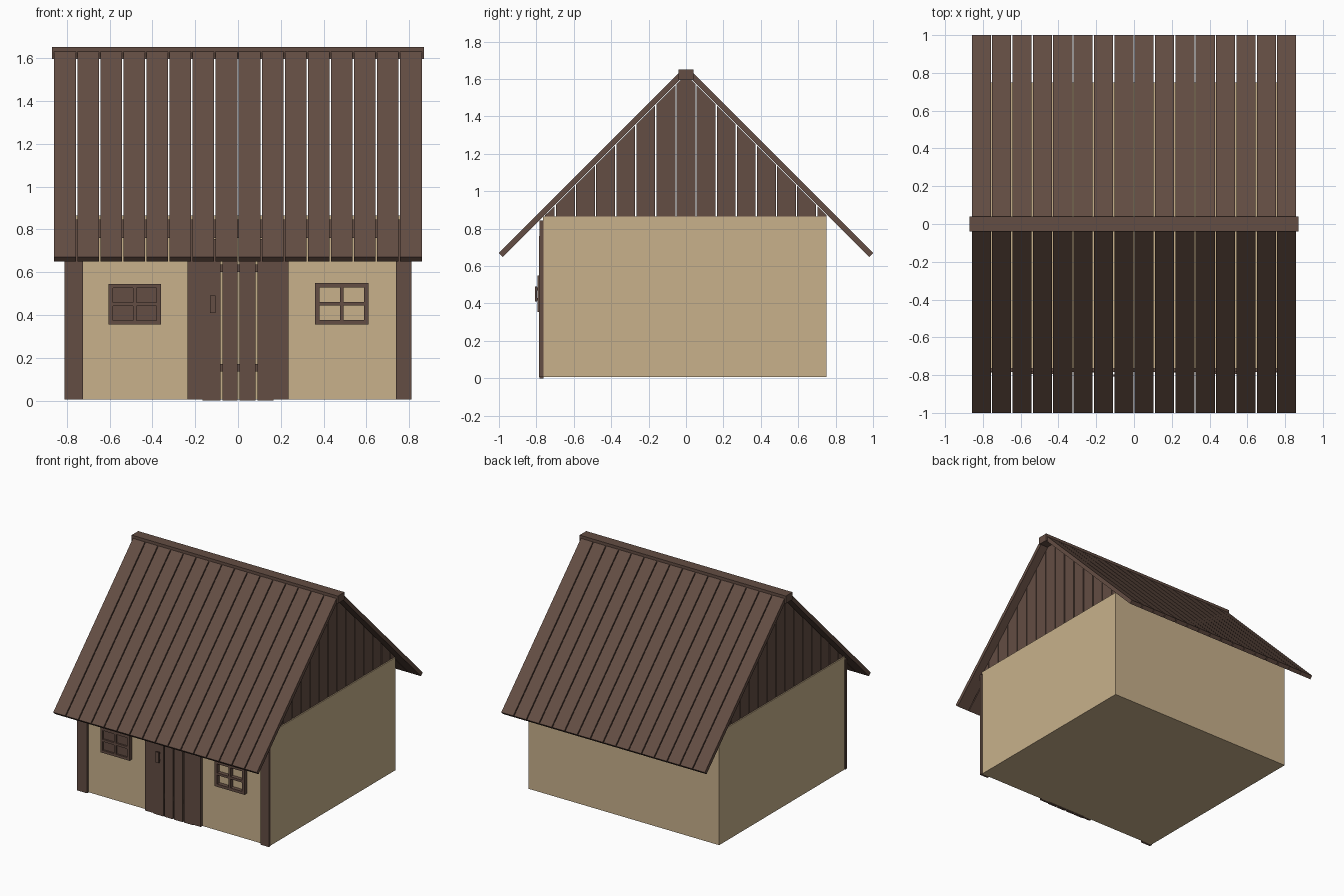
import bpy
import bmesh

if "Cube" in bpy.data.objects:
    bpy.data.objects.remove(bpy.data.objects["Cube"], do_unlink=True)


def material(name, rgb):
    mat = bpy.data.materials.new(name)
    mat.use_nodes = True
    mat.diffuse_color = (*rgb, 1)
    mat.node_tree.nodes["Principled BSDF"].inputs["Base Color"].default_value = (*rgb, 1)
    return mat


WOOD = material("brown wood", (0.125, 0.074, 0.056))
PLASTER = material("beige plaster", (0.58, 0.44, 0.26))


def prism(bm, profile, x0, x1):
    """Extrude a (y, z) outline from x0 to x1."""
    face = bm.faces.new([bm.verts.new((x0, y, z)) for y, z in profile])
    new = bmesh.ops.extrude_face_region(bm, geom=[face])["geom"]
    verts = [v for v in new if isinstance(v, bmesh.types.BMVert)]
    bmesh.ops.translate(bm, vec=(x1 - x0, 0, 0), verts=verts)


def build(name, pieces, mat):
    """Make one object from (profile, x0, x1) pieces."""
    bm = bmesh.new()
    for piece in pieces:
        prism(bm, *piece)
    bmesh.ops.recalc_face_normals(bm, faces=bm.faces)
    mesh = bpy.data.meshes.new(name)
    bm.to_mesh(mesh)
    bm.free()
    mesh.materials.append(mat)
    obj = bpy.data.objects.new(name, mesh)
    bpy.context.collection.objects.link(obj)
    return obj


def box(x0, x1, y0, y1, z0, z1):
    return [(y0, z0), (y1, z0), (y1, z1), (y0, z1)], x0, x1


# House body
WALL_X, FRONT, BACK, WALL_TOP = 0.805, -0.765, 0.75, 0.865
build("walls", [box(-WALL_X, WALL_X, FRONT, BACK, 0.006, WALL_TOP)], PLASTER)

# Roof planks on both slopes, square cut at the eaves
PLANKS, PITCH, GAP = 16, 0.1078, 0.007
slope = [(1.0, 0.67), (0.979, 0.649), (0.004, 1.624), (0.025, 1.645)]
for side, name in ((-1, "front_roof_planks"), (1, "back_roof_planks")):
    profile = [(side * y, z) for y, z in slope]
    starts = [(i - PLANKS / 2) * PITCH for i in range(PLANKS)]
    build(name, [(profile, x + GAP / 2, x + PITCH - GAP / 2) for x in starts], WOOD)
build("ridge_beam", [box(-0.87, 0.87, -0.04, 0.04, 1.595, 1.652)], WOOD)

# Gable boards, cut along the roof slope
GABLE_PEAK, BOARD = 1.622, 0.1075
gable = []
for i in range(-7, 8):
    a = max(i * BOARD - BOARD / 2 + GAP / 2, -0.755)
    b = min(i * BOARD + BOARD / 2 - GAP / 2, 0.75)
    outline = [(a, WALL_TOP), (b, WALL_TOP), (b, max(GABLE_PEAK - abs(b), WALL_TOP + 0.005))]
    if i == 0:
        outline.append((0, GABLE_PEAK))
    outline.append((a, max(GABLE_PEAK - abs(a), WALL_TOP + 0.005)))
    gable.append(outline)
for side, name in ((-1, "right_gable_boards"), (1, "left_gable_boards")):
    build(name, [(o, side * 0.775, side * 0.797) for o in gable], WOOD)

# Front timber frame
FACE = -0.785
build("right_corner_post", [box(-0.81, -0.725, FACE, FRONT + 0.002, 0.006, 0.76)], WOOD)
build("left_corner_post", [box(0.738, 0.81, FACE, FRONT + 0.002, 0.006, 0.76)], WOOD)
build("top_beam", [box(-0.81, 0.81, FACE + 0.001, FRONT + 0.002, 0.76, 0.845)], WOOD)
build("door_posts", [box(s * 0.2 - 0.035, s * 0.2 + 0.035, FACE, FRONT + 0.002, 0.006, 0.76)
                     for s in (-1, 1)], WOOD)

# Plank door with cross bars and a handle
edges = [(-0.165, -0.082), (-0.072, -0.003), (0.007, 0.081), (0.091, 0.165)]
build("door_planks", [box(a, b, FACE + 0.003, FRONT + 0.002, 0, 0.755) for a, b in edges], WOOD)
build("door_bars", [box(-0.15, 0.15, FRONT - 0.008, FRONT + 0.001, z, z + 0.035)
                    for z in (0.135, 0.6)], WOOD)
build("door_handle", [box(-0.13, -0.104, -0.808, -0.797, 0.41, 0.49),
                      box(-0.124, -0.11, -0.798, FACE, 0.415, 0.43),
                      box(-0.124, -0.11, -0.798, FACE, 0.47, 0.485)], WOOD)


# Windows: outer frame, crossing bars, and panels on the shuttered one
def window(name, x0, x1, z0, z1, rim, bar):
    y0, y1 = -0.795, FRONT + 0.002
    xm, zm = (x0 + x1) / 2, (z0 + z1) / 2
    build(name, [box(x0, x0 + rim, y0, y1, z0, z1),
                 box(x1 - rim, x1, y0, y1, z0, z1),
                 box(x0 + rim, x1 - rim, y0, y1, z0, z0 + rim),
                 box(x0 + rim, x1 - rim, y0, y1, z1 - rim, z1),
                 box(xm - bar, xm + bar, y0, y1, z0 + rim, z1 - rim),
                 box(x0 + rim, xm - bar, y0, y1, zm - bar, zm + bar),
                 box(xm + bar, x1 - rim, y0, y1, zm - bar, zm + bar)], WOOD)


window("left_window_frame", 0.36, 0.61, 0.355, 0.55, 0.021, 0.009)
window("right_window_frame", -0.605, -0.36, 0.355, 0.545, 0.02, 0.009)
build("right_window_panels", [box(-0.59, -0.375, -0.783, FRONT, 0.37, 0.53)], WOOD)
